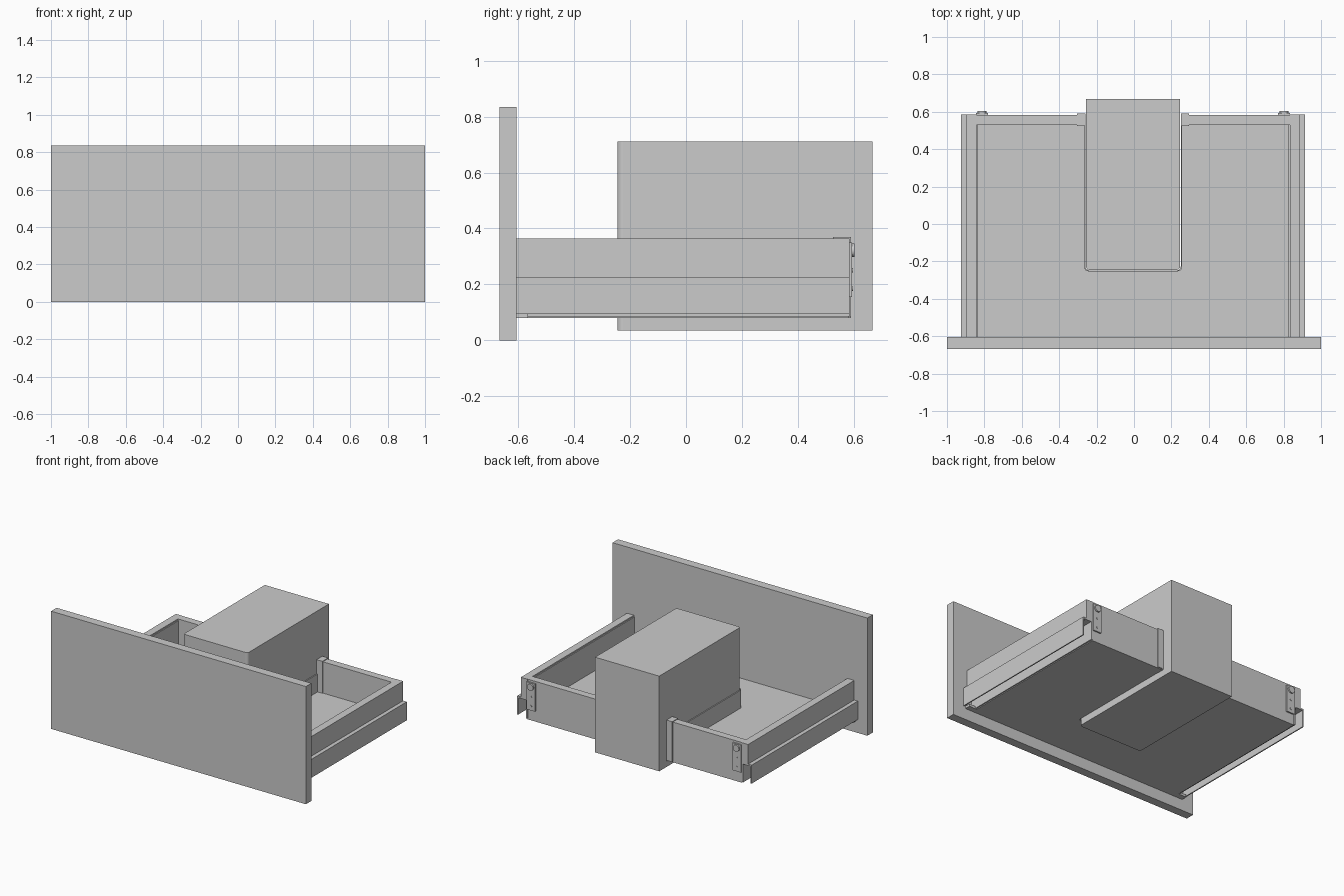
import bpy, bmesh, math
from mathutils import Vector

if "Cube" in bpy.data.objects:
    bpy.data.objects.remove(bpy.data.objects["Cube"])

CX = -0.005  # the drawer sits very slightly off the panel's centre


def prism(name, points, direction):
    """Extrude a closed planar outline along a vector."""
    bm = bmesh.new()
    face = bm.faces.new([bm.verts.new(p) for p in points])
    ext = bmesh.ops.extrude_face_region(bm, geom=[face])
    verts = [g for g in ext["geom"] if isinstance(g, bmesh.types.BMVert)]
    bmesh.ops.translate(bm, verts=verts, vec=Vector(direction))
    bmesh.ops.recalc_face_normals(bm, faces=bm.faces[:])
    mesh = bpy.data.meshes.new(name)
    bm.to_mesh(mesh)
    bm.free()
    ob = bpy.data.objects.new(name, mesh)
    bpy.context.collection.objects.link(ob)
    return ob


def box(name, x0, x1, y0, y1, z0, z1):
    return prism(name, [(x0, y0, z0), (x1, y0, z0), (x1, y1, z0), (x0, y1, z0)],
                 (0, 0, z1 - z0))


def u_path(half, front, back, r):
    """U outline, open at the back, with rounded front corners."""
    pts = [(CX - half, back)]
    for cx, start in ((CX - half + r, 180), (CX + half - r, 270)):
        for i in range(7):
            a = math.radians(start + 15 * i)
            pts.append((cx + r * math.cos(a), front + r + r * math.sin(a)))
    return pts + [(CX + half, back)]


def disc(name, x, z, r, y0, y1):
    bpy.ops.mesh.primitive_cylinder_add(vertices=24, radius=r, depth=y1 - y0,
                                        location=(x, (y0 + y1) / 2, z),
                                        rotation=(math.pi / 2, 0, 0))
    ob = bpy.context.object
    ob.name = name
    bpy.ops.object.shade_smooth_by_angle()


# Front panel
box("front_panel", -1, 1, -0.667, -0.605, 0, 0.835)

# Drain housing block with rounded front corners
prism("drain_housing", [(x, y, 0.035) for x, y in u_path(0.252, -0.245, 0.667, 0.02)],
      (0, 0, 0.675))

# Drawer floor with a U cut-out for the housing
cut = u_path(0.257, -0.25, 0.53, 0.02)
floor = [(CX - 0.843, 0.53), (CX - 0.843, -0.605), (CX + 0.843, -0.605), (CX + 0.843, 0.53)]
prism("drawer_floor", [(x, y, 0.08) for x, y in floor + cut[::-1]], (0, 0, 0.063))

# Low rim lining the cut-out
outer = u_path(0.262, -0.253, 0.53, 0.024)
inner = u_path(0.255, -0.247, 0.53, 0.02)
prism("cutout_rim", [(x, y, 0.085) for x, y in outer + inner[::-1]], (0, 0, 0.185))

for s, side in ((-1, "left"), (1, "right")):
    def sbox(name, a, b, *rest):
        xa, xb = sorted((CX + s * a, CX + s * b))
        return box(side + "_" + name, xa, xb, *rest)

    # Side wall: stepped hollow section that covers the runner
    section = [(0.838, 0.365), (0.892, 0.365), (0.892, 0.226), (0.92, 0.226), (0.92, 0.095),
               (0.912, 0.095), (0.912, 0.215), (0.852, 0.215), (0.852, 0.085), (0.838, 0.085)]
    prism(side + "_side_wall", [(CX + s * x, -0.605, z) for x, z in section], (0, 1.19, 0))
    sbox("inner_lip", 0.832, 0.838, -0.605, 0.53, 0.14, 0.355)

    # Clip under the front of the runner channel
    sbox("runner_clip", 0.80, 0.905, -0.605, -0.565, 0.08, 0.097)

    # Back wall half and the U-shaped trim on its inner end
    sbox("back_wall", 0.26, 0.84, 0.53, 0.583, 0.08, 0.365)
    sbox("trim_end", 0.255, 0.262, 0.525, 0.59, 0.08, 0.37)
    sbox("trim_cap", 0.255, 0.30, 0.525, 0.59, 0.364, 0.37)
    sbox("trim_back", 0.255, 0.30, 0.582, 0.59, 0.085, 0.37)
    sbox("trim_inside", 0.255, 0.30, 0.525, 0.532, 0.14, 0.37)

    # Rear mounting bracket with round boss and screws
    sbox("bracket", 0.775, 0.84, 0.58, 0.593, 0.155, 0.35)
    xb = CX + s * 0.808
    disc(side + "_bracket_boss", xb, 0.322, 0.024, 0.59, 0.603)
    for z in (0.185, 0.25):
        disc(side + "_bracket_screw", xb, z, 0.008, 0.59, 0.596)
